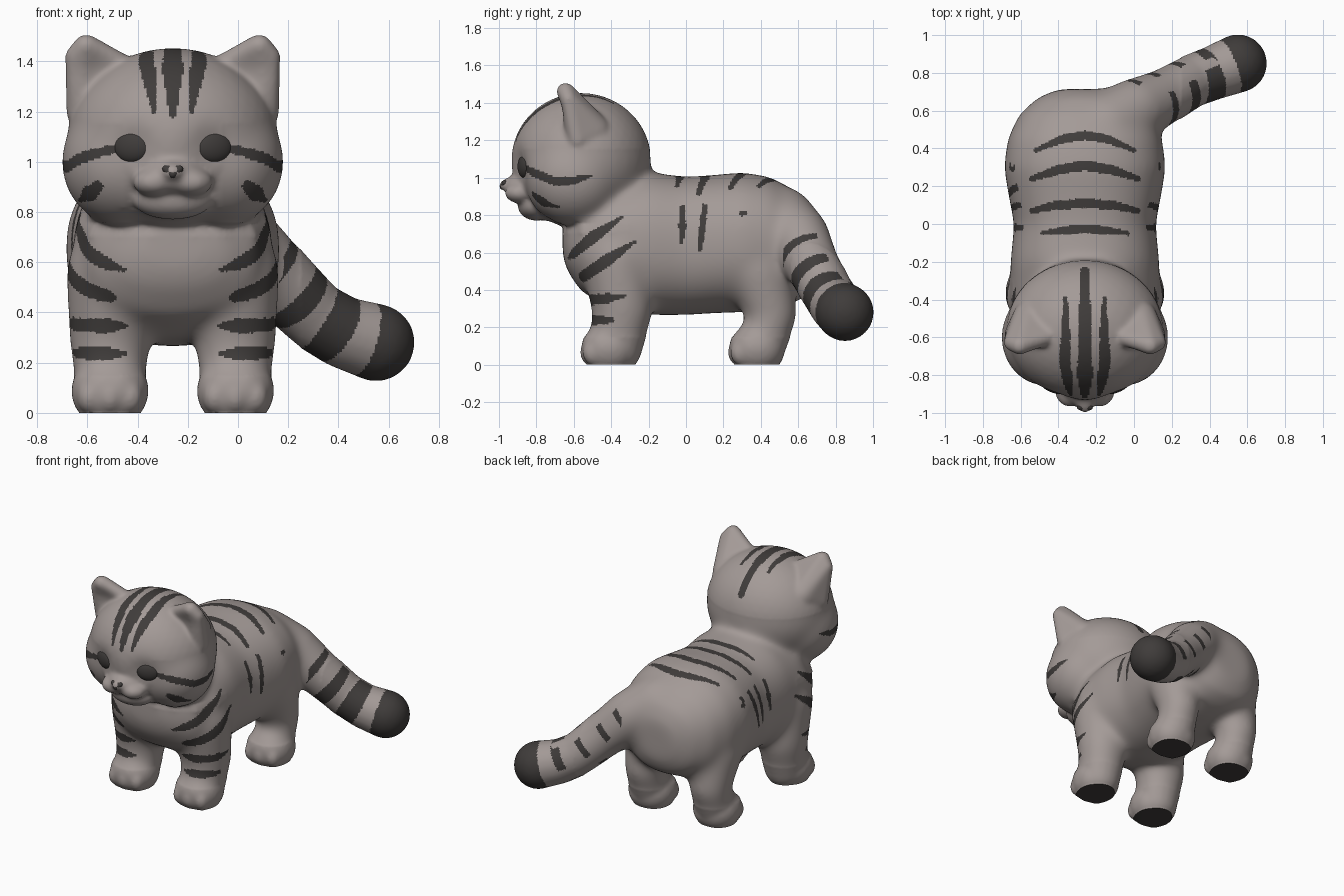
import bpy, bmesh, math
from mathutils import Vector, Matrix

if "Cube" in bpy.data.objects:
    bpy.data.objects.remove(bpy.data.objects["Cube"])

CX = -0.26  # symmetry plane of the kitten


def material(name, rgb):
    m = bpy.data.materials.new(name)
    m.diffuse_color = (*rgb, 1)
    m.use_nodes = True
    m.node_tree.nodes["Principled BSDF"].inputs["Base Color"].default_value = m.diffuse_color
    return m


GREY = material("warm_grey_fur", (0.37, 0.325, 0.31))
DARK = material("dark_grey_stripe", (0.05, 0.045, 0.043))


def ball(bm, c, r, rot=0.0, sub=4):
    mat = Matrix.Translation(c) @ Matrix.Rotation(rot, 4, 'Z') @ Matrix.Diagonal((*r, 1))
    bmesh.ops.create_icosphere(bm, subdivisions=sub, radius=1, matrix=mat)


def blob(bm, pts):
    """Convex hull around spheres (x, y, z, r)."""
    t = bmesh.new()
    for x, y, z, r in pts:
        ball(t, (x, y, z), (r, r, r), sub=3)
    coords = [v.co.copy() for v in t.verts]
    t.free()
    t = bmesh.new()
    for c in coords:
        t.verts.new(c)
    res = bmesh.ops.convex_hull(t, input=t.verts[:])
    bmesh.ops.delete(t, geom=[g for g in res['geom_interior'] if isinstance(g, bmesh.types.BMVert)], context='VERTS')
    me = bpy.data.meshes.new("tmp")
    t.to_mesh(me)
    t.free()
    bm.from_mesh(me)
    bpy.data.meshes.remove(me)


def chain(bm, pts):
    for a, b in zip(pts, pts[1:]):
        blob(bm, [a, b])


def loft(bm, sections, n=40, power=2.3):
    """Rounded cross-sections (y, bottom, top, half width) joined along y."""
    rings = []
    for y, lo, hi, hw in sections:
        ring = []
        for i in range(n):
            c, s = math.cos(i * math.tau / n), math.sin(i * math.tau / n)
            px = math.copysign(abs(c) ** (2 / power), c)
            pz = math.copysign(abs(s) ** (2 / power), s)
            ring.append(bm.verts.new((CX + hw * px, y, (lo + hi) / 2 + (hi - lo) / 2 * pz)))
        rings.append(ring)
    for a, b in zip(rings, rings[1:]):
        for i in range(n):
            bm.faces.new((a[i], a[(i + 1) % n], b[(i + 1) % n], b[i]))
    bm.faces.new(rings[0][::-1])
    bm.faces.new(rings[-1])


def finish(name, bm, mats):
    me = bpy.data.meshes.new(name)
    bm.to_mesh(me)
    bm.free()
    ob = bpy.data.objects.new(name, me)
    bpy.context.collection.objects.link(ob)
    for m in mats:
        me.materials.append(m)
    return ob


def smooth(ob):
    bpy.ops.object.select_all(action='DESELECT')
    bpy.context.view_layer.objects.active = ob
    ob.select_set(True)
    bpy.ops.object.shade_smooth_by_angle(angle=math.radians(50))


bm = bmesh.new()
# Torso
loft(bm, [(-.66, .58, .72, .12), (-.635, .5, .78, .22), (-.56, .39, .88, .34), (-.4, .3, .98, .395),
          (-.2, .265, 1.03, .395), (0, .265, 1.005, .375), (.15, .275, 1.015, .405), (.3, .28, 1.03, .43),
          (.45, .3, 1.005, .41), (.58, .33, .935, .35), (.67, .38, .85, .25), (.715, .48, .75, .14)])
# Head, muzzle bridge and chin
ball(bm, (CX, -.56, 1.09), (.42, .374, .363))
ball(bm, (CX, -.86, .95), (.13, .11, .085))
ball(bm, (CX, -.905, .96), (.06, .096, .045))
ball(bm, (CX, -.8, .85), (.16, .1, .08))
# Tail
TAIL = [(-.15, .5, .76, .2), (0, .6, .68, .172), (.15, .67, .54, .15), (.3, .755, .39, .14),
        (.42, .8, .32, .143), (.55, .85, .28, .155)]
chain(bm, TAIL)
for s in (-1, 1):
    X = lambda m: CX + s * m
    # Cheek and muzzle lobe
    ball(bm, (X(.2), -.6, 1.0), (.245, .262, .258))
    ball(bm, (X(.075), -.885, .92), (.085, .085, .058))
    # Ear
    blob(bm, [(X(.345), -.645, 1.46, .05), (X(.385), -.63, 1.42, .045), (X(.37), -.58, 1.2, .055),
              (X(.2), -.6, 1.385, .045), (X(.29), -.5, 1.25, .095)])
    # Front and back legs, each with a rounded foot and toes
    chain(bm, [(X(.235), -.37, .56, .192), (X(.25), -.34, .3, .165), (X(.25), -.37, .09, .135)])
    chain(bm, [(X(.235), .39, .5, .185), (X(.25), .46, .27, .135), (X(.25), .40, .09, .13)])
    for y in (-.42, .37):
        blob(bm, [(X(.235), y, .088, .14), (X(.265), y, .088, .14),
                  (X(.235), y + .02, .088, .14), (X(.265), y + .02, .088, .14)])
        for k in (-1, 0, 1):
            ball(bm, (X(.25 + k * .08), y - .088 + .015 * abs(k), .065), (.052, .06, .07), sub=3)

# Fuse the parts into one smooth skin
kitten = finish("kitten_body", bm, [])
mod = kitten.modifiers.new("fuse", 'REMESH')
mod.mode, mod.voxel_size = 'VOXEL', 0.01
mod = kitten.modifiers.new("soften", 'SMOOTH')
mod.factor, mod.iterations = 0.5, 20
skin = bpy.data.meshes.new_from_object(kitten.evaluated_get(bpy.context.evaluated_depsgraph_get()))
kitten.modifiers.clear()
kitten.data = skin
skin.name = "kitten_body"
for m in (GREY, DARK):
    skin.materials.append(m)
bm = bmesh.new()
bm.from_mesh(skin)

# Blend limbs, cheeks and tail root more softly than the face, ears, feet and tail tip
soft = [v for v in bm.verts if .15 < v.co.z < 1.15 and v.co.x < .25 and not
        (v.co.y < -.78 and abs(v.co.x - CX) < .2) and not (v.co.y < -.3 and .7 < v.co.z < .76)]
for _ in range(70):
    bmesh.ops.smooth_vert(bm, verts=soft, factor=.5, use_axis_x=True, use_axis_y=True, use_axis_z=True)

# Eye sockets and ear hollows pressed into the skin: (centre, radius, depth)
DENTS = [((.16, -.9, 1.06), .085, .03), ((.32, -.66, 1.37), .07, .015)]
for v in bm.verts:
    for (m, y, z), r, depth in DENTS:
        d = (Vector((abs(v.co.x - CX), v.co.y, v.co.z)) - Vector((m, y, z))).length
        if d < 2.5 * r:
            v.co.y += depth * math.exp(-(d / r) ** 2)

# Flat soles
bmesh.ops.bisect_plane(bm, geom=bm.verts[:] + bm.edges[:] + bm.faces[:], plane_co=(0, 0, 0.003),
                       plane_no=(0, 0, 1), clear_inner=True)
bmesh.ops.holes_fill(bm, edges=[e for e in bm.edges if e.is_boundary], sides=0)
bmesh.ops.recalc_face_normals(bm, faces=bm.faces[:])
for v in bm.verts:
    if v.co.z < .0035:
        v.co.z = 0

# Stripe strokes: points (u, v, half width)
CROWN = [[(0, .1, .015), (0, .3, .042), (0, .6, .034), (0, .95, .02)],
         [(.075, .11, .008), (.09, .25, .028), (.108, .4, .031), (.1, .6, .02), (.105, .74, .012)]]
CHEEK = [[(-.87, 1.06, .012), (-.81, 1.025, .022), (-.7, .98, .023), (-.6, .985, .022), (-.51, 1.01, .008)]]
JOWL = [[(.3, .9, .024), (.33, .875, .032), (.365, .85, .012)]]
BACK = [[(0, -.025, .022), (.12, -.035, .022), (.23, -.05, .01)],
        [(0, .11, .026), (.15, .1, .024), (.28, .07, .015)],
        [(0, .31, .027), (.13, .29, .027), (.28, .24, .015)],
        [(0, .47, .025), (.12, .45, .023), (.26, .39, .012)]]
FLANK = [[(-.02, .84, .014), (-.02, .74, .021), (-.025, .65, .01)],
         [(.1, .86, .012), (.09, .75, .02), (.075, .61, .01)], [(.3, .81, .016), (.32, .81, .01)]]
LEFT_FLANK = [[(.2, .88, .016), (.17, .75, .02), (.13, .6, .01)], [(.3, .87, .016), (.29, .83, .012)]]
SHOULDER = [[(-.63, .57, .02), (-.5, .68, .034), (-.34, .79, .008)],
            [(-.55, .47, .03), (-.42, .56, .033), (-.27, .66, .008)],
            [(-.53, .345, .03), (-.42, .355, .026), (-.33, .37, .01)],
            [(-.54, .235, .026), (-.46, .238, .024), (-.4, .24, .016)]]
# Tail bands: arc position, half width; wide in front, narrow at the back
BANDS = [(.165, .028), (.33, .042), (.52, .062)]
BACK_BANDS = [(.02, .02), (.17, .022), (.36, .022), (.54, .03)]


def on_stroke(u, v, strokes, scale=1):
    for st in strokes:
        for (u0, v0, w0), (u1, v1, w1) in zip(st, st[1:]):
            du, dv = u1 - u0, v1 - v0
            t = max(0, min(1, ((u - u0) * du + (v - v0) * dv) / (du * du + dv * dv)))
            if math.hypot(u - u0 - t * du, v - v0 - t * dv) < scale * (w0 + t * (w1 - w0)):
                return True
    return False


def on_band(p, n):
    best, arc, total = 9, 0, 0
    pts = [Vector(q[:3]) for q in TAIL[1:]]
    pts.append(pts[-1] + (pts[-1] - pts[-2]) * 2)
    for a, b in zip(pts, pts[1:]):
        d = b - a
        t = max(0, min(1, (p - a).dot(d) / d.length_squared))
        dist = (p - a - d * t).length
        if dist < best:
            best, arc = dist, total + t * d.length
        total += d.length
    if best > .19:
        return False
    if arc > .685:
        return True
    if n.y > .35:
        return n.z > -.1 and n.x < .15 and any(abs(arc - c) < w for c, w in BACK_BANDS)
    return any(abs(arc - c) < w * (.8 - .25 * n.y) for c, w in BANDS)


def is_dark(p, n):
    m = abs(p.x - CX)
    if p.z < .01:
        return n.z < -.9
    if p.x > -.03 and p.y > .52:
        return on_band(p, n)
    if p.y < -.17 and p.z > 1.15:
        s = math.atan2(p.z - 1.09, -(p.y + .56)) * .36
        return on_stroke(m, s, CROWN)
    if p.y < -.45 and p.z > .8 and m > .2:
        return m > .22 and on_stroke(p.y, p.z, CHEEK) or p.y < -.65 and on_stroke(m, p.z, JOWL)
    if p.y > -.15 and p.z > .86 and n.z > .3:
        return on_stroke(m, p.y, BACK)
    if p.y > -.15 and m > .25:
        return on_stroke(p.y, p.z, FLANK) or p.x < CX and on_stroke(p.y, p.z, LEFT_FLANK)
    return p.y < -.2 and m > .18 and on_stroke(p.y, p.z, SHOULDER, min(1, (m - .16) / .09))


for f in bm.faces:
    f.material_index = int(is_dark(f.calc_center_median(), f.normal))
bm.to_mesh(skin)
bm.free()
smooth(kitten)

# Eyes
for s, side in ((-1, "left"), (1, "right")):
    bm = bmesh.new()
    ball(bm, (CX + s * .163, -.858, 1.06), (.078, .036, .064), rot=s * math.radians(20))
    smooth(finish(side + "_eye", bm, [DARK]))

# Nose
bm = bmesh.new()
blob(bm, [(CX - .028, -.97, .972, .014), (CX + .028, -.97, .972, .014), (CX, -.98, .952, .016)])
smooth(finish("nose", bm, [DARK]))
